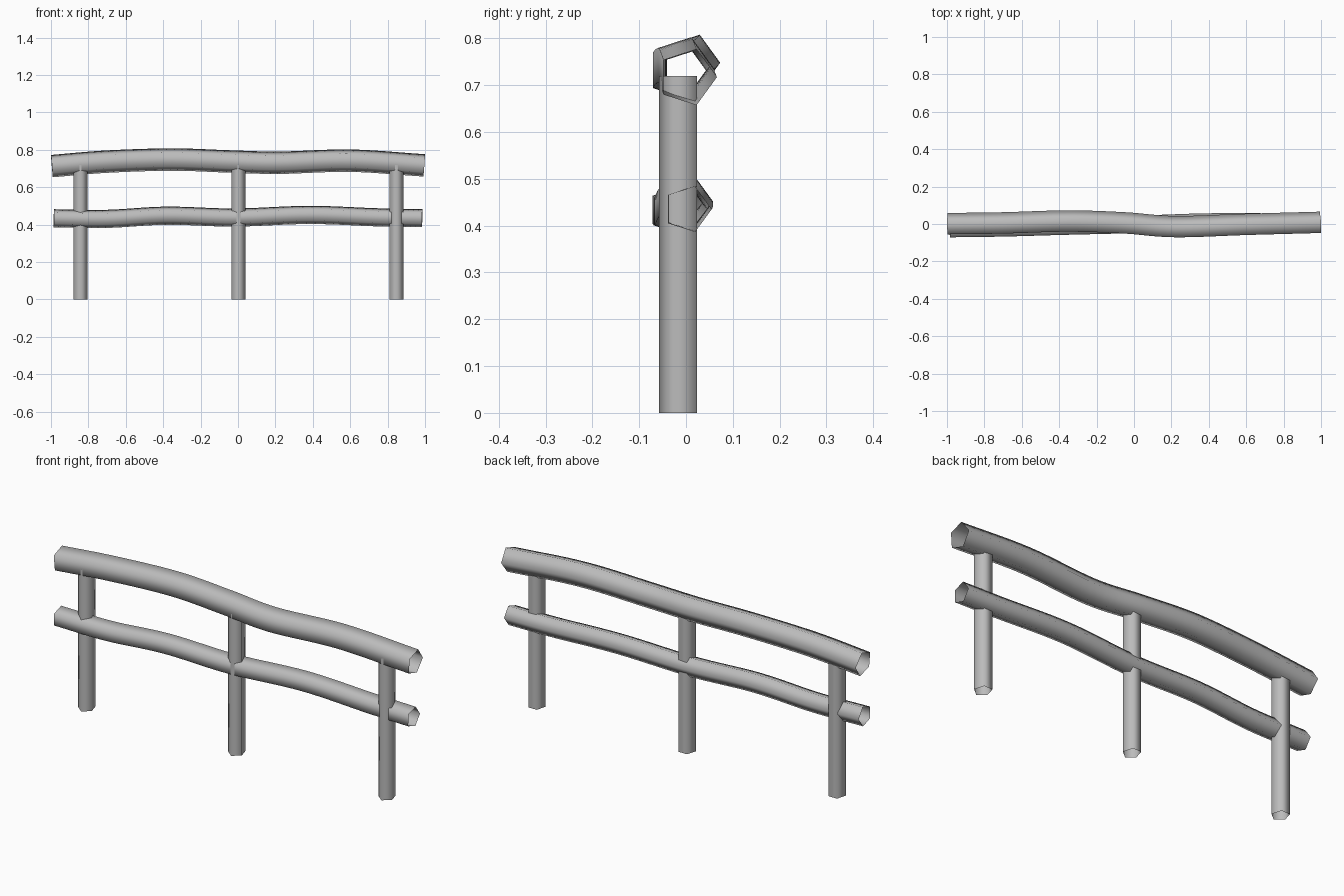
import bpy
import bmesh
from math import cos, sin, pi
from mathutils import Vector

if "Cube" in bpy.data.objects:
    bpy.data.objects.remove(bpy.data.objects["Cube"], do_unlink=True)

SIDES = 5

grey = bpy.data.materials.new("weathered grey")
colour = (0.5, 0.5, 0.5, 1)
grey.use_nodes = True
grey.diffuse_color = colour
grey.node_tree.nodes["Principled BSDF"].inputs["Base Color"].default_value = colour


def smooth_path(points, steps=8):
    """Catmull-Rom curve through the control points."""
    p = [Vector(q) for q in points]
    p = [2 * p[0] - p[1]] + p + [2 * p[-1] - p[-2]]
    path = []
    for a, b, c, d in zip(p, p[1:], p[2:], p[3:]):
        for i in range(steps):
            t = i / steps
            path.append(0.5 * (2 * b + (c - a) * t + (2 * a - 5 * b + 4 * c - d) * t**2
                               + (3 * b - a - 3 * c + d) * t**3))
    return path + [p[-2]]


def open_tube(name, path, side, width, depth):
    """Open five-sided tube; the first corner points along side."""
    bm = bmesh.new()
    rings = []
    for i, centre in enumerate(path):
        tangent = (path[min(i + 1, len(path) - 1)] - path[max(i - 1, 0)]).normalized()
        u = (side - tangent * side.dot(tangent)).normalized()
        v = tangent.cross(u)
        angles = [2 * pi * k / SIDES for k in range(SIDES)]
        rings.append([bm.verts.new(centre + u * depth * cos(a) + v * width * sin(a))
                      for a in angles])
    for low, high in zip(rings, rings[1:]):
        for k in range(SIDES):
            n = (k + 1) % SIDES
            bm.faces.new((low[k], low[n], high[n], high[k])).smooth = True
    mesh = bpy.data.meshes.new(name)
    bm.to_mesh(mesh)
    bm.free()
    mesh.materials.append(grey)
    obj = bpy.data.objects.new(name, mesh)
    bpy.context.collection.objects.link(obj)
    return obj


# Wavy rails
back = Vector((0, 1, 0))
top_path = [(-0.995, -0.004, 0.713), (-0.7, 0.0, 0.737), (-0.35, 0.01, 0.748),
            (-0.05, 0.0, 0.738), (0.22, -0.02, 0.731), (0.6, -0.008, 0.742),
            (0.995, 0.003, 0.717)]
low_path = [(-0.985, -0.03, 0.434), (-0.7, -0.026, 0.431), (-0.38, -0.017, 0.448),
            (-0.02, -0.008, 0.438), (0.38, 0.006, 0.452), (0.75, 0.006, 0.439),
            (0.985, 0.003, 0.435)]
open_tube("top_rail", smooth_path(top_path), back, 0.063, 0.063)
open_tube("lower_rail", smooth_path(low_path), back, 0.051, 0.051)

# Upright posts
for name, x in (("right_post", -0.842), ("middle_post", 0.002), ("left_post", 0.847)):
    ends = [Vector((x, -0.013, 0)), Vector((x, -0.013, 0.72))]
    open_tube(name, ends, -back, 0.04, 0.045)
